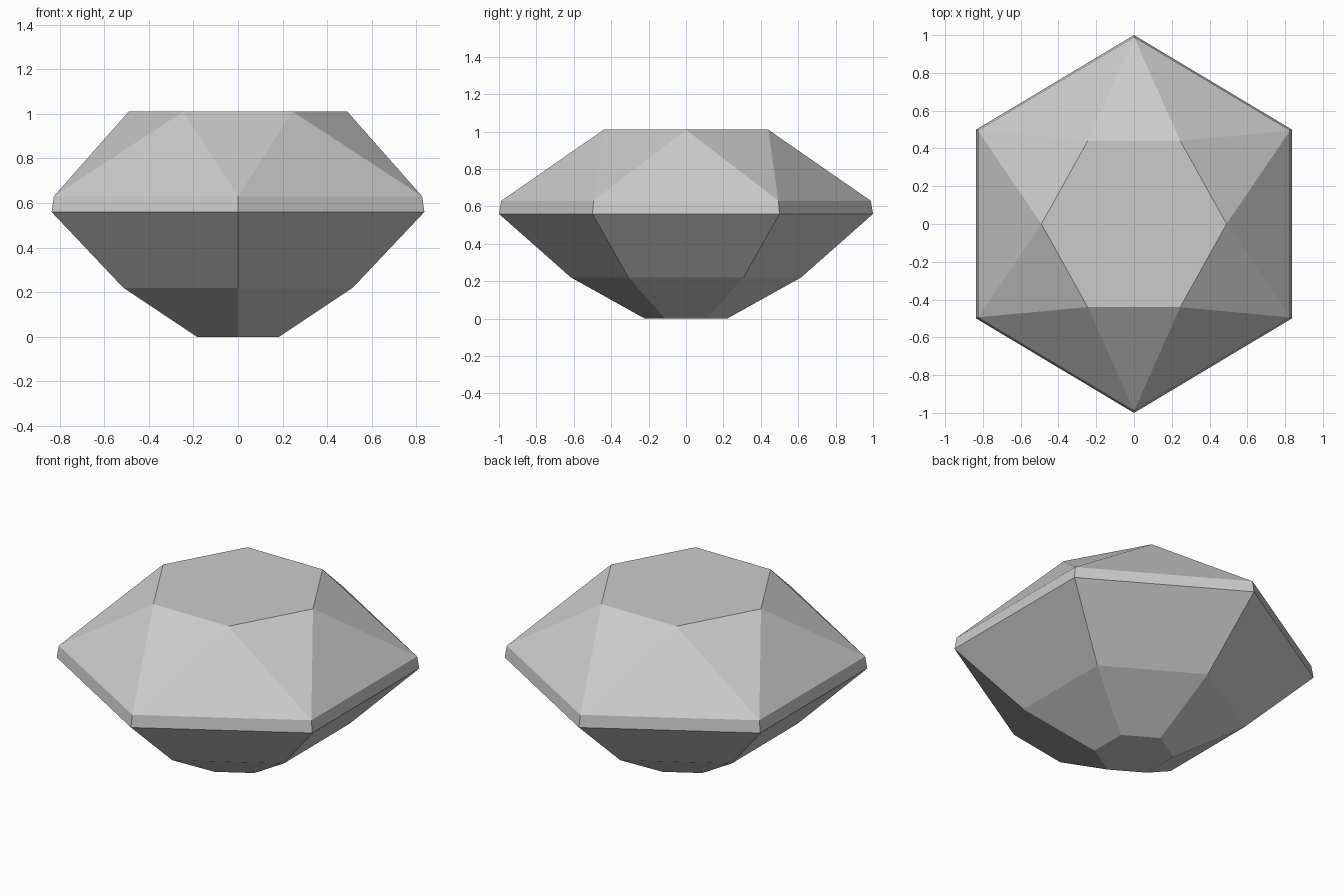
import bpy
import bmesh
from math import sin, cos, radians

cube = bpy.data.objects.get("Cube")
if cube:
    bpy.data.objects.remove(cube, do_unlink=True)

X_SCALE = 0.965  # the stone is slightly narrower across x

# Single stone colour
stone = bpy.data.materials.new("grey_stone")
stone.use_nodes = True
colour = (0.6, 0.6, 0.6, 1)
stone.diffuse_color = colour
stone.node_tree.nodes["Principled BSDF"].inputs["Base Color"].default_value = colour

bm = bmesh.new()


def ring(radius, z, turn=90):
    """Six corners at one height, first corner at the given angle."""
    angles = [radians(turn + 60 * i) for i in range(6)]
    return [bm.verts.new((X_SCALE * radius * cos(a), radius * sin(a), z)) for a in angles]


def band(low, high):
    """Quad facets between two aligned rings."""
    for i in range(6):
        j = (i + 1) % 6
        bm.faces.new((low[i], low[j], high[j], high[i]))


# Pavilion, girdle and table rings
culet = ring(0.22, 0)
pavilion = ring(0.615, 0.22)
girdle_low = ring(1, 0.56)
girdle_top = ring(0.988, 0.63)
table = ring(0.508, 1.01, turn=120)

for low, high in ((culet, pavilion), (pavilion, girdle_low), (girdle_low, girdle_top)):
    band(low, high)

# Crown of alternating triangles
for i in range(6):
    j = (i + 1) % 6
    bm.faces.new((girdle_top[i], girdle_top[j], table[i]))
    bm.faces.new((table[i], girdle_top[j], table[j]))

# Flat culet and table facets
bm.faces.new(culet)
bm.faces.new(table)
bmesh.ops.recalc_face_normals(bm, faces=bm.faces)

mesh = bpy.data.meshes.new("cut_gem")
bm.to_mesh(mesh)
bm.free()
mesh.materials.append(stone)
gem = bpy.data.objects.new("cut_gem", mesh)
bpy.context.collection.objects.link(gem)
